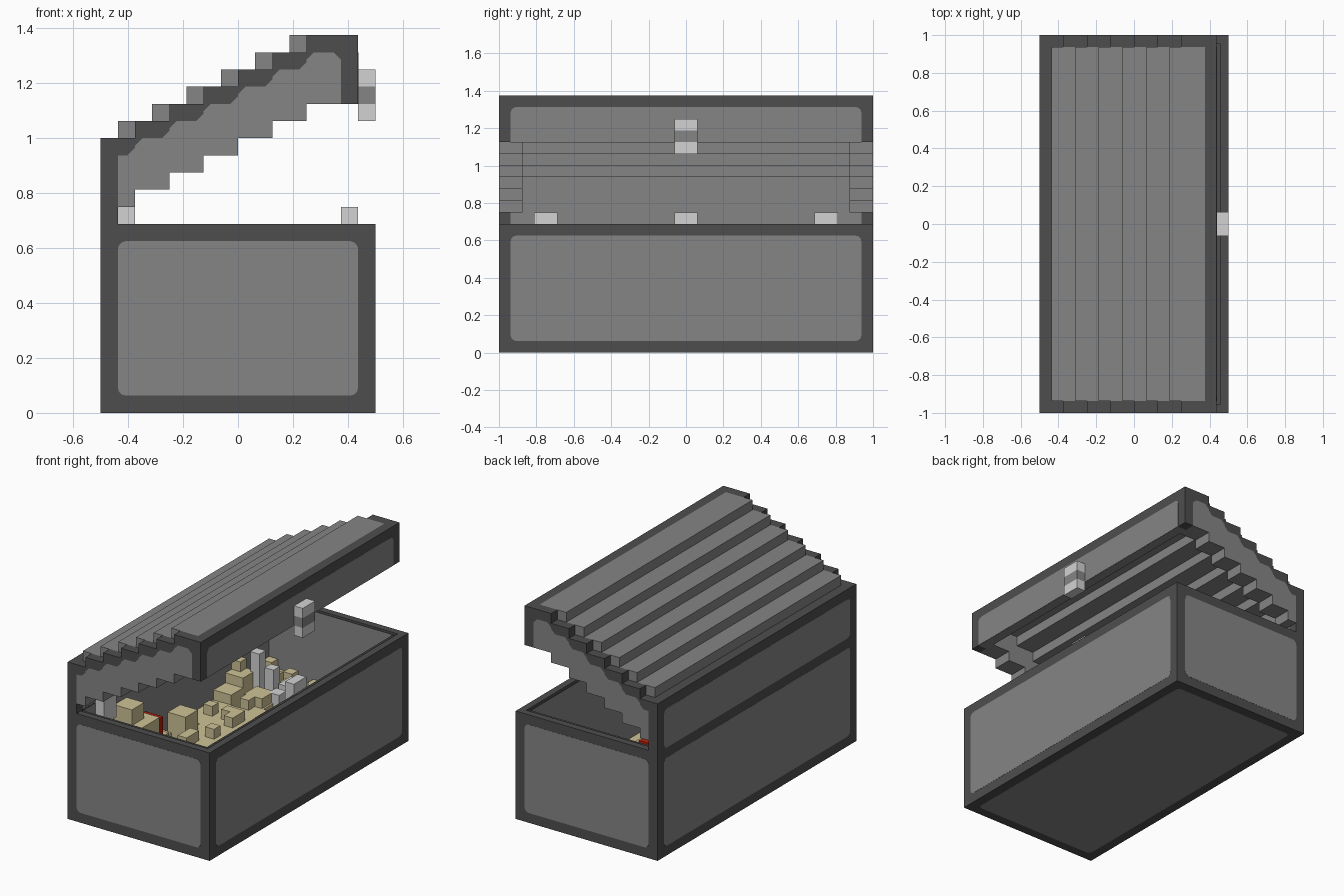
import bpy, bmesh, math, random
from mathutils import Vector

old = bpy.data.objects.get("Cube")
if old:
    bpy.data.objects.remove(old, do_unlink=True)

U = 1 / 16          # block size
SKIN = 0.001        # thickness of painted panels
random.seed(4)


def material(name, r, g, b):
    m = bpy.data.materials.new(name)
    m.use_nodes = True
    m.diffuse_color = (r, g, b, 1)
    m.node_tree.nodes["Principled BSDF"].inputs["Base Color"].default_value = (r, g, b, 1)
    return m


DARK = material("dark grey", 0.076, 0.076, 0.076)
GREY = material("mid grey", 0.235, 0.235, 0.235)
SILVER = material("silver", 0.65, 0.65, 0.65)
GOLD = material("pale gold", 0.62, 0.54, 0.30)
RED = material("red", 0.48, 0.014, 0.003)


def finish(name, bm, mat):
    bmesh.ops.recalc_face_normals(bm, faces=bm.faces)
    me = bpy.data.meshes.new(name)
    me.materials.append(mat)
    bm.to_mesh(me)
    bm.free()
    ob = bpy.data.objects.new(name, me)
    bpy.context.scene.collection.objects.link(ob)


def add_box(bm, x, y, z):
    for p in bmesh.ops.create_cube(bm, size=1)["verts"]:
        p.co = Vector([(a + b) / 2 + c * (b - a) for c, (a, b) in zip(p.co, (x, y, z))])


def box(name, x, y, z, mat):
    bm = bmesh.new()
    add_box(bm, x, y, z)
    finish(name, bm, mat)


def prism(name, pts, axis, a, b, mat):
    """Extrude a 2D outline from a to b along an axis."""
    bm = bmesh.new()
    put = {"x": lambda p, w: (w, *p), "y": lambda p, w: (p[0], w, p[1]),
           "z": lambda p, w: (*p, w)}[axis]
    face = bm.faces.new([bm.verts.new(put(p, a)) for p in pts])
    new = bmesh.ops.extrude_face_region(bm, geom=[face])["geom"]
    shift = Vector(put((0, 0), b - a))
    for v in new:
        if isinstance(v, bmesh.types.BMVert):
            v.co += shift
    finish(name, bm, mat)


def panel(name, axis, at, p, q, square_bottom=False):
    """Thin painted panel with rounded corners on a flat side."""
    r, pts = 0.03, []
    for i, (cx, cy) in enumerate(((p[1], q[1]), (p[0], q[1]), (p[0], q[0]), (p[1], q[0]))):
        if square_bottom and i > 1:
            pts.append((cx, cy))
            continue
        sx, sy = (1 if cx == p[1] else -1), (1 if cy == q[1] else -1)
        for k in range(4):
            t = math.pi / 2 * (i + k / 3)
            pts.append((cx - sx * r + r * math.cos(t), cy - sy * r + r * math.sin(t)))
    prism(name, pts, axis, at - SKIN, at + SKIN, GREY)


# Chest body: hollow dark block
bm = bmesh.new()
add_box(bm, (-.5, .5), (-1, 1), (0, 11 * U))
top = max(bm.faces, key=lambda f: f.calc_center_median().z)
bmesh.ops.inset_region(bm, faces=[top], thickness=U)
hole = bmesh.ops.extrude_face_region(bm, geom=[top])["geom"]
for v in hole:
    if isinstance(v, bmesh.types.BMVert):
        v.co.z = U
if top.is_valid:
    bm.faces.remove(top)
finish("chest_body", bm, DARK)

# Grey panels outside and grey lining inside
IN_X, IN_Y = (-.5 + U, .5 - U), (-1 + U, 1 - U)
for s, n in ((-1, "front"), (1, "back")):
    panel(n + "_end_panel", "y", s, IN_X, (U, 10 * U))
    box(n + "_end_lining", IN_X, (s * (1 - U) - SKIN, s * (1 - U) + SKIN), (U, 10.95 * U), GREY)
for s, n in ((-1, "right"), (1, "left")):
    panel(n + "_side_panel", "x", s * .5, IN_Y, (U, 10 * U))
    box(n + "_side_lining", (s * (.5 - U) - SKIN, s * (.5 - U) + SKIN), IN_Y, (U, 10.95 * U), GREY)
panel("base_panel", "z", SKIN / 2, IN_X, IN_Y)

# Lid back wall
box("lid_back_wall", (-.5, -.5 + U), (-1, 1), (11 * U, 1), DARK)
panel("lid_back_panel", "x", -.5, IN_Y, (11 * U, 15 * U))
panel("lid_back_lining", "x", -.5 + U, IN_Y, (11 * U, 15 * U), True)

# Lid front wall
box("lid_front_wall", (.5 - 2 * U, .5 - U), IN_Y, (18 * U, 22 * U), DARK)
panel("lid_front_panel", "x", .5 - U, IN_Y, (18 * U, 21 * U), True)
panel("lid_front_lining", "x", .5 - 2 * U, IN_Y, (18 * U, 21 * U), True)
box("lid_front_underside", (.5 - 2 * U, .5 - U), IN_Y, (18 * U - SKIN, 18 * U + SKIN), GREY)


def stairs(x_end, z0):
    """Outline of seven ascending steps."""
    pts = []
    for k in range(7):
        a = -.5 + U if k == 0 else -.5 + 2 * k * U
        b = x_end if k == 6 else -.5 + 2 * (k + 1) * U
        pts += [(a, z0 + k * U), (b, z0 + k * U)]
    return pts


def soften(pts, r=0.027):
    """Clip the inner corners of an outline."""
    out = [pts[0]]
    for a, p, b in zip(pts, pts[1:], pts[2:]):
        p = Vector(p)
        for q in (Vector(a), Vector(b)):
            out.append(tuple(p + (q - p).normalized() * r))
    return out + [pts[-1]]


# Lid ends: dark stepped trim above a grey stepped wall
seam = soften(stairs(.5 - 2 * U, 15 * U) + [(.5 - 2 * U, 18 * U)])
trim = stairs(.5 - U, 1) + [(.5 - U, 18 * U)] + seam[::-1]
wall = seam + stairs(.5 - 2 * U, 12 * U)[-2::-1]
inner = stairs(.5 - 2 * U, 15 * U) + stairs(.5 - 2 * U, 12 * U)[::-1]
for s, n in ((-1, "front"), (1, "back")):
    prism(n + "_lid_trim", trim, "y", s * (1 - U), s, DARK)
    prism(n + "_lid_end", wall, "y", s * (1 - U), s, GREY)
    prism(n + "_lid_end_inner", inner, "y", s * (1 - 2 * U), s * (1 - U), GREY)

# Lid planks, each one block higher than the last
for k in range(6):
    x0 = -.5 + U + 2 * k * U
    x1 = .5 - 2 * U if k == 5 else x0 + 2 * U
    box("lid_plank", (x0, x1), IN_Y, ((15 + k) * U, (17 + k) * U), GREY)

# Hinges, catch and latch
for y in (-.75, .75):
    box("hinge", (-.5 + U, -.5 + 2 * U), (y - U, y + U), (9 * U, 12 * U), SILVER)
box("catch", (.5 - 2 * U, .5 - U), (-U, U), (9 * U, 12 * U), SILVER)
for k, m in enumerate((SILVER, GREY, SILVER)):
    box("latch", (.5 - U, .5), (-U, U), ((17 + k) * U, (18 + k) * U), m)

# Low heap of gold block columns, sinking toward the opening side
bm = bmesh.new()
for i in range(14):
    for j in range(30):
        x, y = -.5 + U * (i + 1), -1 + U * (j + 1)
        h = 4 - max(0, x - .05) * 7 + random.choice((0, 0, 0, 0, 0, 1, -1)) * (x < .1)
        add_box(bm, (x, x + U), (y, y + U), (U, max(2, round(h)) * U))
finish("gold_heap", bm, GOLD)

# Treasure on the heap: centre x, y, half width and top in blocks
for name, x, y, w, t, m in (
        ("gold_stack", -.375, -.56, 1, 9.6, GOLD), ("gold_stack", -.34, -.53, 1.5, 8, GOLD),
        ("red_box", -.375, -.37, 1, 7, RED), ("gold_stack", -.34, -.07, 1, 6, GOLD),
        ("gold_stack", -.406, .59, .5, 7, GOLD), ("gold_stack", -.375, .56, 1, 6, GOLD),
        ("gold_stack", -.375, .44, 1, 5, GOLD), ("gold_stack", -.2, .5, 1, 5, GOLD),
        ("silver_post", -.3, .63, .5, 8, SILVER), ("silver_post", -.2, .63, .5, 6.8, SILVER),
        ("silver_bar", -.1, .7, 1, 5.2, SILVER), ("silver_bar", -.12, .57, .6, 5, SILVER),
        ("red_box", .0625, .235, 1, 5.3, RED)):
    box(name, (x - w * U, x + w * U), (y - w * U, y + w * U), (2 * U, t * U), m)
